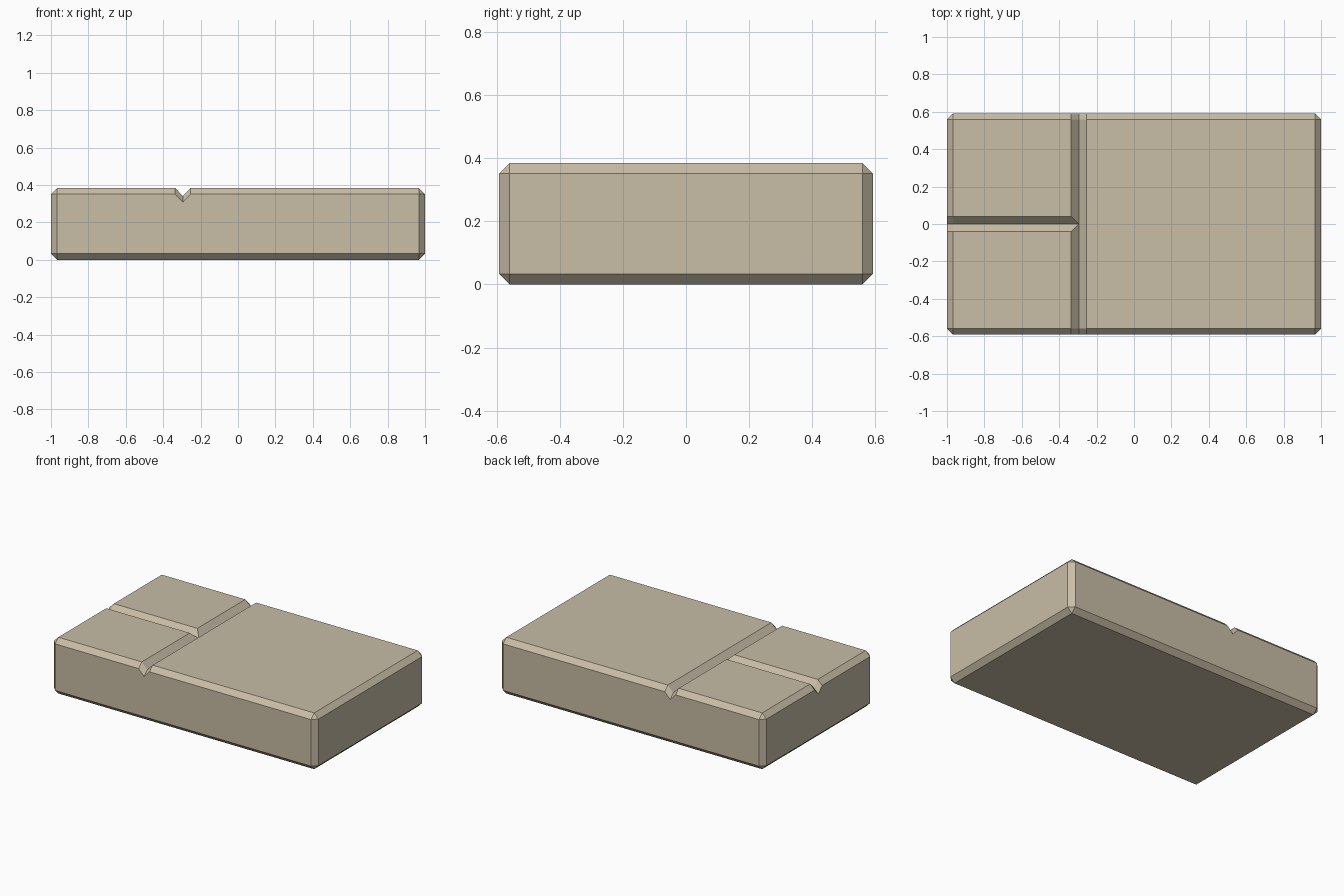
import bpy, bmesh
from mathutils import Vector

if "Cube" in bpy.data.objects:
    bpy.data.objects.remove(bpy.data.objects["Cube"])

L, W, H, B = 1.0, 0.592, 0.384, 0.033   # half length, half width, height, chamfer
G, D, GX = 0.041, 0.043, -0.295         # groove half width, depth, cross groove x

stone = bpy.data.materials.new("sandy stone")
stone.diffuse_color = (0.58, 0.51, 0.38, 1)
stone.use_nodes = True
stone.node_tree.nodes["Principled BSDF"].inputs["Base Color"].default_value = stone.diffuse_color


def make_object(name, bm):
    bmesh.ops.recalc_face_normals(bm, faces=bm.faces[:])
    me = bpy.data.meshes.new(name)
    bm.to_mesh(me)
    bm.free()
    me.materials.append(stone)
    ob = bpy.data.objects.new(name, me)
    bpy.context.collection.objects.link(ob)
    return ob


def groove_cutter(name, path, side):
    """V section swept along path points, widening upward past the surface."""
    bm = bmesh.new()
    rings = []
    for p in path:
        p = Vector(p)
        rings.append([bm.verts.new(p + side * s + Vector((0, 0, z)))
                      for s, z in ((-2 * G, D), (0, -D), (2 * G, D))])
    for a, b in zip(rings, rings[1:]):
        for i in range(3):
            j = (i + 1) % 3
            bm.faces.new((a[i], a[j], b[j], b[i]))
    bm.faces.new(rings[0])
    bm.faces.new(rings[-1])
    ob = make_object(name, bm)
    ob.hide_render = True
    ob.hide_set(True)
    return ob


# Chamfered slab
bm = bmesh.new()
bmesh.ops.create_cube(bm, size=1)
for v in bm.verts:
    v.co = Vector((v.co.x * 2 * L, v.co.y * 2 * W, (v.co.z + 0.5) * H))
bmesh.ops.bevel(bm, geom=bm.edges[:], offset=B, offset_type='OFFSET',
                segments=1, affect='EDGES', profile=0.5)
slab = make_object("stone_slab", bm)

# Grooves that follow the chamfer down at the slab edges
E = 0.03
cross = groove_cutter("cross_groove_cutter", [
    (GX, -W - E, H - B - E), (GX, -W + B, H),
    (GX, W - B, H), (GX, W + E, H - B - E)], Vector((1, 0, 0)))
split = groove_cutter("split_groove_cutter", [
    (-L - E, 0, H - B - E), (-L + B, 0, H), (GX - 0.001, 0, H)], Vector((0, 1, 0)))

for cutter in (cross, split):
    mod = slab.modifiers.new(cutter.name, 'BOOLEAN')
    mod.operation = 'DIFFERENCE'
    mod.solver = 'EXACT'
    mod.object = cutter
